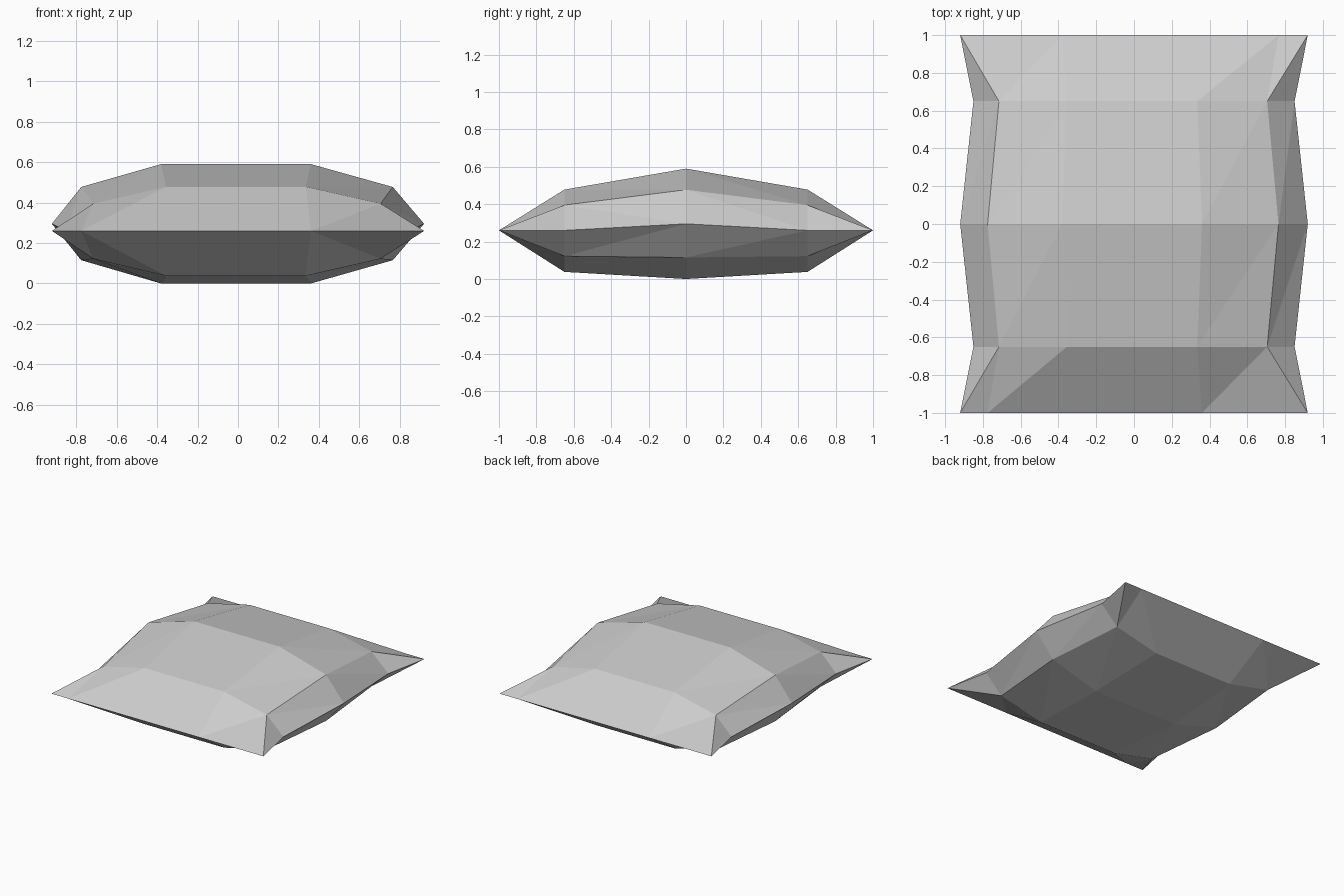
import bpy
import bmesh

cube = bpy.data.objects.get("Cube")
if cube:
    bpy.data.objects.remove(cube, do_unlink=True)

# One plain cloth colour
cloth = bpy.data.materials.new("light_grey_cloth")
cloth.use_nodes = True
colour = (0.60, 0.60, 0.60, 1)
cloth.diffuse_color = colour
cloth.node_tree.nodes["Principled BSDF"].inputs["Base Color"].default_value = colour

# Cross-sections from the middle to the pinched end: six columns across,
# then heights of the rim, shoulder and crown above and below the seam
MIDDLE = dict(x=(-0.92, -0.775, -0.38, 0.36, 0.765, 0.92),
              top=(0.295, 0.477, 0.59), bottom=(0.295, 0.115, 0.0))
QUARTER = dict(x=(-0.85, -0.715, -0.355, 0.335, 0.705, 0.85),
               top=(0.26, 0.395, 0.478), bottom=(0.26, 0.122, 0.038))
END = dict(x=MIDDLE["x"], top=(0.26,) * 3, bottom=(0.26,) * 3)
ROWS = [(-1, END), (-0.65, QUARTER), (0, MIDDLE), (0.65, QUARTER), (1, END)]


def add_sheet(bm, side):
    """Loft one half of the pillow through all the sections."""
    grid = []
    for y, section in ROWS:
        heights = section[side] + section[side][::-1]
        grid.append([bm.verts.new((x, y, z)) for x, z in zip(section["x"], heights)])
    for r in range(len(grid) - 1):
        for c in range(5):
            a, b = grid[r][c], grid[r][c + 1]
            d, e = grid[r + 1][c], grid[r + 1][c + 1]
            # Folds run one way, except at two corners where they meet the tip
            if (r, c) in ((0, 4), (3, 0)):
                faces = ((a, b, d), (b, e, d))
            else:
                faces = ((a, b, e), (a, e, d))
            for face in faces:
                bm.faces.new(face)


# Pillow: upper and lower sheets welded along the seam
bm = bmesh.new()
add_sheet(bm, "top")
add_sheet(bm, "bottom")
bmesh.ops.remove_doubles(bm, verts=bm.verts, dist=0.001)
bmesh.ops.recalc_face_normals(bm, faces=bm.faces)
mesh = bpy.data.meshes.new("pillow")
bm.to_mesh(mesh)
bm.free()
mesh.materials.append(cloth)
pillow = bpy.data.objects.new("pillow", mesh)
bpy.context.collection.objects.link(pillow)
